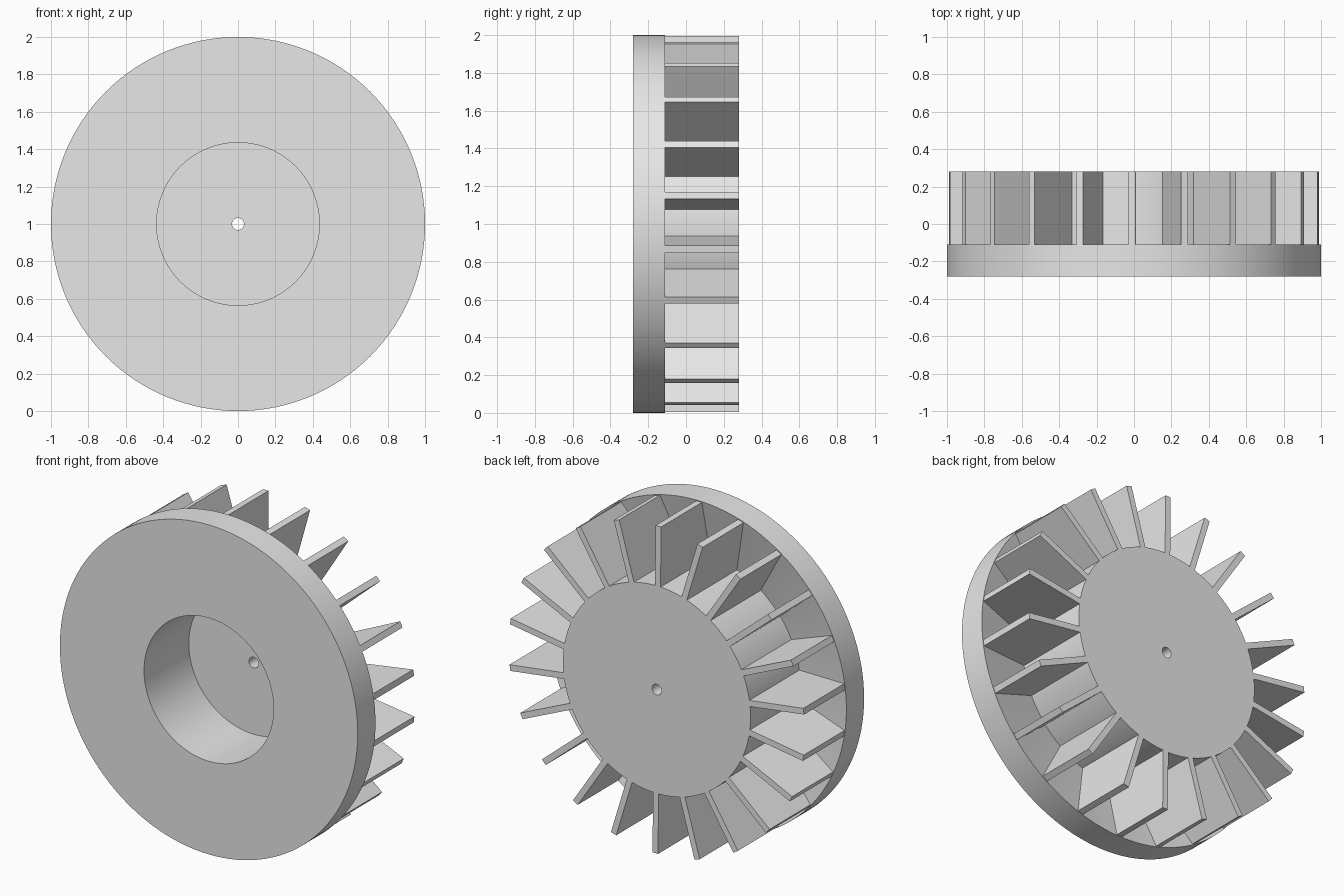
import bpy
import bmesh
from math import radians, pi, tau
from mathutils import Matrix, Vector

cube = bpy.data.objects.get("Cube")
if cube:
    bpy.data.objects.remove(cube, do_unlink=True)

SEGMENTS = 128
FIN_COUNT = 22
HUB_RADIUS = 0.63
BACK = 0.28
CENTRE = Vector((0, 0, 1))

grey = bpy.data.materials.new("light grey")
grey.use_nodes = True
grey.diffuse_color = (0.8, 0.8, 0.8, 1)
grey.node_tree.nodes["Principled BSDF"].inputs["Base Color"].default_value = grey.diffuse_color


def make_object(name, bm):
    bmesh.ops.recalc_face_normals(bm, faces=bm.faces)
    mesh = bpy.data.meshes.new(name)
    bm.to_mesh(mesh)
    bm.free()
    mesh.materials.append(grey)
    obj = bpy.data.objects.new(name, mesh)
    obj.location = CENTRE
    bpy.context.collection.objects.link(obj)
    return obj


# Flanged hub: closed (radius, y) profile turned around the y axis
profile = [
    (0.032, BACK), (HUB_RADIUS, BACK), (HUB_RADIUS, -0.2), (1, -0.11),
    (1, -BACK), (0.435, -BACK), (0.435, 0.15), (0.032, 0.15),
]
bm = bmesh.new()
verts = [bm.verts.new((r, y, 0)) for r, y in profile]
edges = [bm.edges.new((v, verts[i - 1])) for i, v in enumerate(verts)]
bmesh.ops.spin(bm, geom=verts + edges, cent=(0, 0, 0), axis=(0, 1, 0),
               angle=tau, steps=SEGMENTS, use_merge=True)
bmesh.ops.remove_doubles(bm, verts=bm.verts, dist=0.0001)
hub = make_object("flanged_hub", bm)
bpy.context.view_layer.objects.active = hub
hub.select_set(True)
bpy.ops.object.shade_smooth_by_angle(angle=radians(20))

# Radial fins: flat plates from the hub to the rim, rooted in the flange
inner, outer, front = HUB_RADIUS - 0.01, 0.995, -0.21
size = Matrix.Diagonal((outer - inner, BACK - front, 0.037, 1))
offset = Matrix.Translation(((inner + outer) / 2, (BACK + front) / 2, 0))
bm = bmesh.new()
for i in range(FIN_COUNT):
    turn = Matrix.Rotation(-pi / 2 - radians(0.6) - i * tau / FIN_COUNT, 4, 'Y')
    bmesh.ops.create_cube(bm, size=1, matrix=turn @ offset @ size)
make_object("radial_fins", bm)
